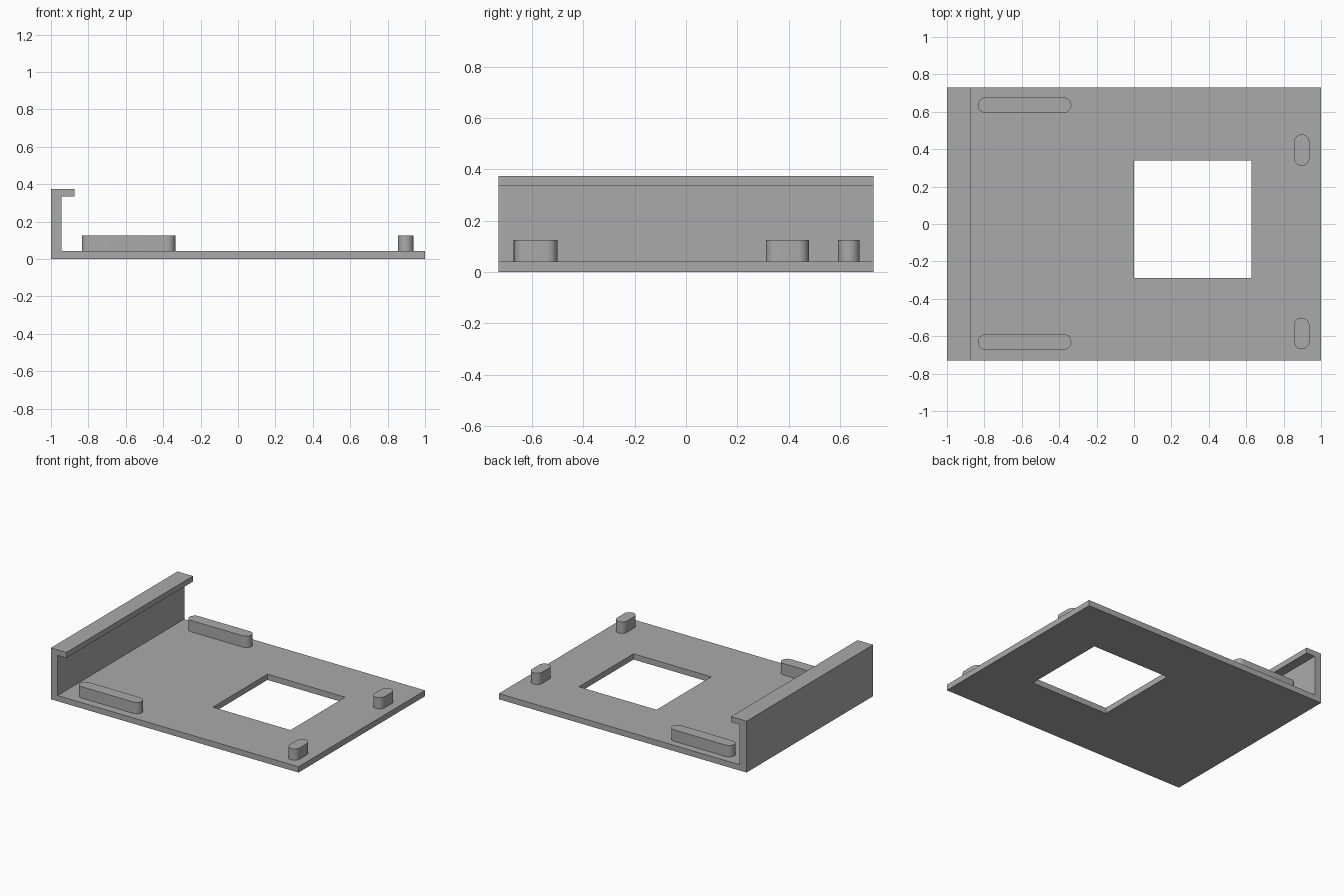
import bpy, bmesh
from math import pi, sin, cos, radians
from mathutils import Vector

cube = bpy.data.objects.get("Cube")
if cube:
    bpy.data.objects.remove(cube, do_unlink=True)

grey = bpy.data.materials.new("plain grey")
grey.use_nodes = True
colour = (0.4, 0.4, 0.4, 1)
grey.diffuse_color = colour
grey.node_tree.nodes["Principled BSDF"].inputs["Base Color"].default_value = colour

HALF_Y = 0.73
PLATE = 0.042


def extrude(name, points, direction):
    """Solid made by sweeping a closed outline along a direction."""
    bm = bmesh.new()
    face = bm.faces.new([bm.verts.new(p) for p in points])
    swept = bmesh.ops.extrude_face_region(bm, geom=[face])["geom"]
    verts = [g for g in swept if isinstance(g, bmesh.types.BMVert)]
    bmesh.ops.translate(bm, vec=Vector(direction), verts=verts)
    bmesh.ops.recalc_face_normals(bm, faces=bm.faces)
    mesh = bpy.data.meshes.new(name)
    bm.to_mesh(mesh)
    bm.free()
    mesh.materials.append(grey)
    obj = bpy.data.objects.new(name, mesh)
    bpy.context.collection.objects.link(obj)
    return obj


def rounded_peg(name, x0, x1, y0, y1, top=0.125, steps=12):
    """Upright peg with a stadium outline, long along x or y."""
    r = min(x1 - x0, y1 - y0) / 2
    cx, cy = (x0 + x1) / 2, (y0 + y1) / 2
    along_x = x1 - x0 > y1 - y0
    reach = max(x1 - x0, y1 - y0) / 2 - r
    points = []
    for end in (1, -1):
        for i in range(steps + 1):
            a = pi * i / steps - pi / 2
            u, v = end * (reach + r * cos(a)), end * r * sin(a)
            points.append((cx + u, cy + v, PLATE) if along_x else (cx - v, cy + u, PLATE))
    peg = extrude(name, points, (0, 0, top - PLATE))
    bpy.ops.object.select_all(action="DESELECT")
    peg.select_set(True)
    bpy.context.view_layer.objects.active = peg
    bpy.ops.object.shade_smooth_by_angle(angle=radians(30))


# Base plate, side wall and overhanging lip as one bent profile
profile = [(-1, 0), (1, 0), (1, PLATE), (-0.945, PLATE), (-0.945, 0.335),
           (-0.875, 0.335), (-0.875, 0.375), (-1, 0.375)]
tray = extrude("tray_with_lip", [(x, -HALF_Y, z) for x, z in profile], (0, 2 * HALF_Y, 0))

# Square window through the plate
corners = [(0, -0.29), (0.627, -0.29), (0.627, 0.34), (0, 0.34)]
cutter = extrude("window_cutter", [(x, y, -0.1) for x, y in corners], (0, 0, 0.25))
cutter.hide_render = True
cut = tray.modifiers.new("window", "BOOLEAN")
cut.operation = "DIFFERENCE"
cut.solver = "EXACT"
cut.object = cutter
bpy.context.view_layer.objects.active = tray
bpy.ops.object.modifier_apply(modifier=cut.name)
bpy.data.objects.remove(cutter, do_unlink=True)

# Long guide pegs beside the wall
for side, y in (("front", -0.63), ("back", 0.635)):
    rounded_peg(side + "_long_peg", -0.835, -0.335, y - 0.042, y + 0.042)

# Short pegs near the open edge
for side, y in (("front", -0.585), ("back", 0.395)):
    rounded_peg(side + "_short_peg", 0.855, 0.938, y - 0.084, y + 0.084)
